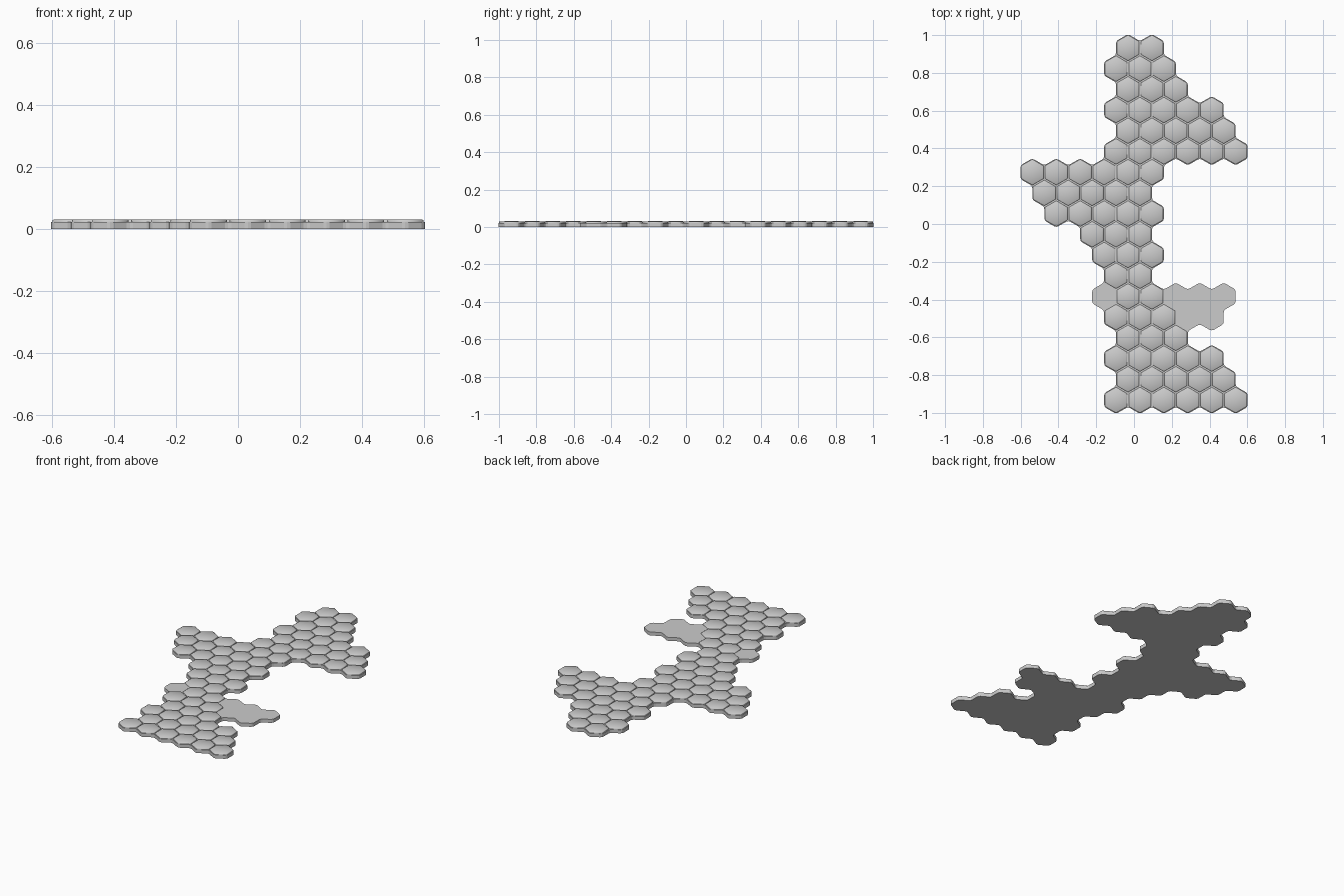
import bpy, bmesh, math
from mathutils import Vector

if "Cube" in bpy.data.objects:
    bpy.data.objects.remove(bpy.data.objects["Cube"])

R = 0.0731                    # hexagon circumradius
DX = R * math.sqrt(3) / 2     # half a column
DY = R * 1.5                  # row spacing
SLAB, TOP = 0.022, 0.031      # base plate top, tile top

# Per row, top to bottom: first and last cell, in half columns
ROWS = [(8, 10), (7, 11), (8, 12), (7, 15), (8, 16), (7, 17),
        (0, 10), (1, 9), (2, 10), (5, 9), (6, 10), (7, 9),
        (8, 10), (7, 11), (8, 12), (7, 15), (8, 16), (7, 17)]
# Bare base cells (half column, row)
BARE = [(6, 12), (12, 12), (14, 12), (16, 12), (13, 13), (15, 13)]


def centre(h, row):
    return Vector(((h - 8.5) * DX, (8.5 - row) * DY, 0))


def ring(bm, c, r, z):
    return [bm.verts.new((c.x + r * math.sin(math.radians(-60 * i)),
                          c.y + r * math.cos(math.radians(-60 * i)), z))
            for i in range(6)]


def finish(bm, name):
    me = bpy.data.meshes.new(name)
    bm.to_mesh(me)
    bm.free()
    ob = bpy.data.objects.new(name, me)
    bpy.context.collection.objects.link(ob)
    return ob


tiles = [(h, r) for r, (a, b) in enumerate(ROWS) for h in range(a, b + 1, 2)]

# Base plate: hexagons merged into one outline with softened corners
bm = bmesh.new()
for h, r in tiles + BARE:
    bm.faces.new(ring(bm, centre(h, r), R, SLAB))
bmesh.ops.remove_doubles(bm, verts=bm.verts[:], dist=0.002)
bmesh.ops.dissolve_faces(bm, faces=bm.faces[:])
bmesh.ops.bevel(bm, geom=bm.verts[:], offset=0.012, segments=2,
                profile=0.5, affect='VERTICES')
for f in bm.faces:
    f.normal_update()
    if f.normal.z < 0:
        f.normal_flip()
base = finish(bm, "base_plate")
solid = base.modifiers.new("thickness", 'SOLIDIFY')
solid.thickness = SLAB
solid.offset = -1

# Raised hexagonal tiles with softly shaded tops
bm = bmesh.new()
for h, r in tiles:
    c = centre(h, r)
    rings = [ring(bm, c, R * s, z) for s, z in
             ((0.93, SLAB - 0.002), (0.93, TOP - 0.003), (0.87, TOP - 0.0005))]
    for lo, hi in zip(rings, rings[1:]):
        for i in range(6):
            j = (i + 1) % 6
            bm.faces.new((lo[i], lo[j], hi[j], hi[i]))
    tip = bm.verts.new((c.x, c.y, TOP))
    for i in range(6):
        bm.faces.new((rings[-1][i], rings[-1][(i + 1) % 6], tip))
for f in bm.faces:
    f.smooth = True
finish(bm, "hex_tiles")
